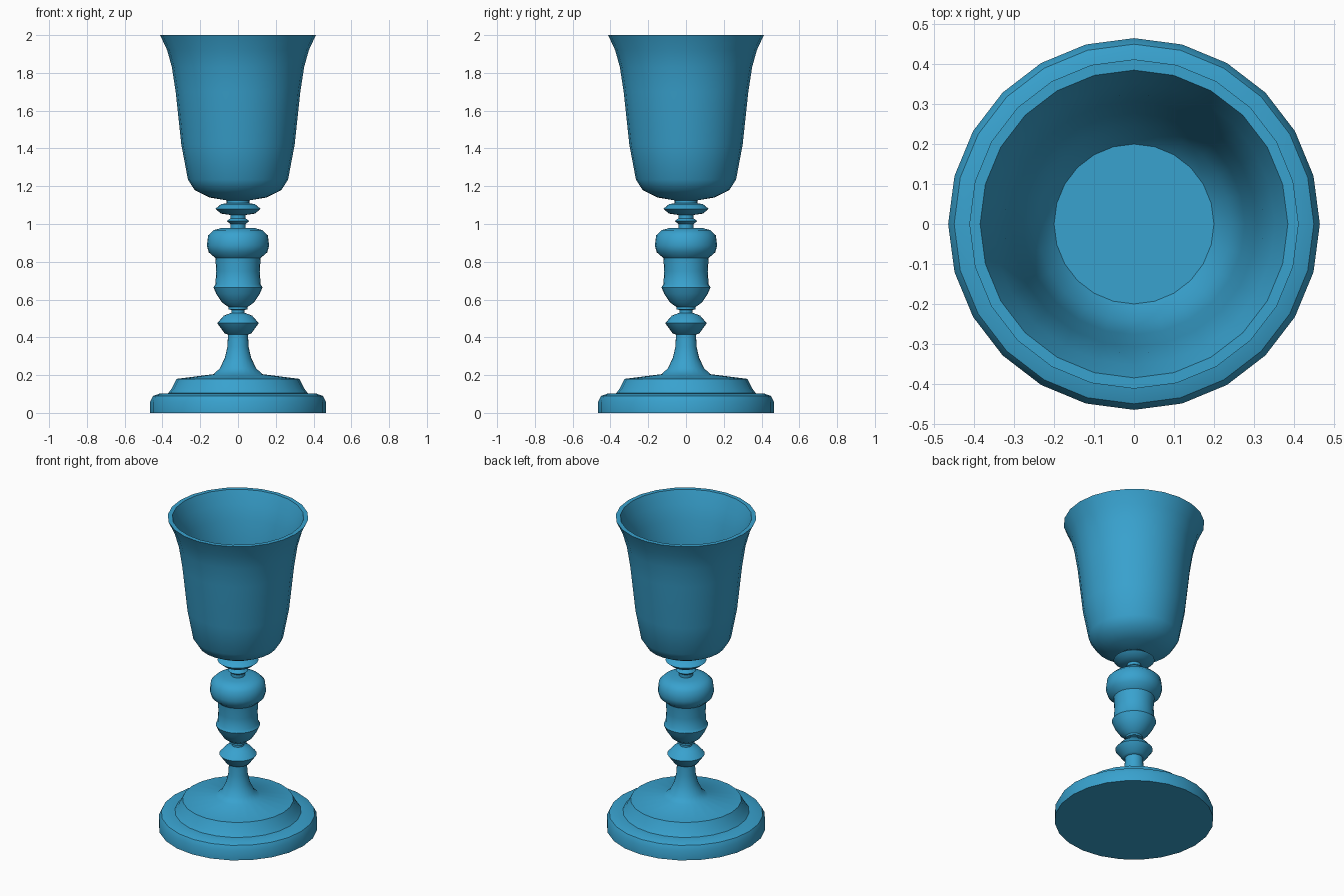
import bpy, bmesh
from math import cos, sin, tau, radians

SIDES = 24

mat = bpy.data.materials.new("blue")
mat.diffuse_color = (0.04, 0.36, 0.62, 1)


def lathe(name, profile, cap_start=False, cap_end=False):
    """Spin an (r, z) profile around z, optionally closing its ends."""
    bm = bmesh.new()
    rings = [[bm.verts.new((r * cos(tau * k / SIDES), r * sin(tau * k / SIDES), z))
              for k in range(SIDES)] for r, z in profile]
    for a, b in zip(rings, rings[1:]):
        for k in range(SIDES):
            n = (k + 1) % SIDES
            bm.faces.new((a[k], a[n], b[n], b[k]))
    if cap_start:
        bm.faces.new(rings[0][::-1])
    if cap_end:
        bm.faces.new(rings[-1])
    mesh = bpy.data.meshes.new(name)
    bm.to_mesh(mesh)
    bm.free()
    mesh.materials.append(mat)
    obj = bpy.data.objects.new(name, mesh)
    bpy.context.collection.objects.link(obj)
    bpy.ops.object.select_all(action='DESELECT')
    obj.select_set(True)
    bpy.context.view_layer.objects.active = obj
    bpy.ops.object.shade_smooth_by_angle(angle=radians(40))
    return obj


# Stepped foot sweeping up into the stem
lathe("foot", [
    (0.465, 0), (0.465, 0.06), (0.45, 0.09), (0.415, 0.102), (0.37, 0.104),
    (0.35, 0.13), (0.325, 0.18), (0.13, 0.205), (0.097, 0.235),
    (0.07, 0.29), (0.056, 0.35), (0.053, 0.415)], cap_start=True)

# Turned stem: knot, baluster and collars
lathe("stem", [
    (0.053, 0.415), (0.07, 0.42), (0.11, 0.475), (0.075, 0.515), (0.035, 0.53),
    (0.035, 0.545), (0.05, 0.548), (0.05, 0.56), (0.085, 0.585),
    (0.115, 0.63), (0.13, 0.665), (0.12, 0.68), (0.115, 0.75), (0.12, 0.82),
    (0.155, 0.85), (0.165, 0.885), (0.158, 0.94), (0.13, 0.967), (0.09, 0.978),
    (0.04, 0.98), (0.04, 1.0), (0.06, 1.015), (0.04, 1.03), (0.04, 1.048),
    (0.09, 1.055), (0.12, 1.08), (0.09, 1.105), (0.06, 1.11), (0.06, 1.125)])

# Flared bowl: outer wall, flat rim, inner wall and floor
lathe("bowl", [
    (0.06, 1.125), (0.15, 1.14), (0.23, 1.18), (0.265, 1.235), (0.30, 1.42),
    (0.33, 1.70), (0.35, 1.83), (0.375, 1.92), (0.412, 2.0),
    (0.385, 2.0), (0.353, 1.92), (0.327, 1.83), (0.307, 1.70),
    (0.277, 1.42), (0.243, 1.25), (0.20, 1.20)], cap_end=True)
